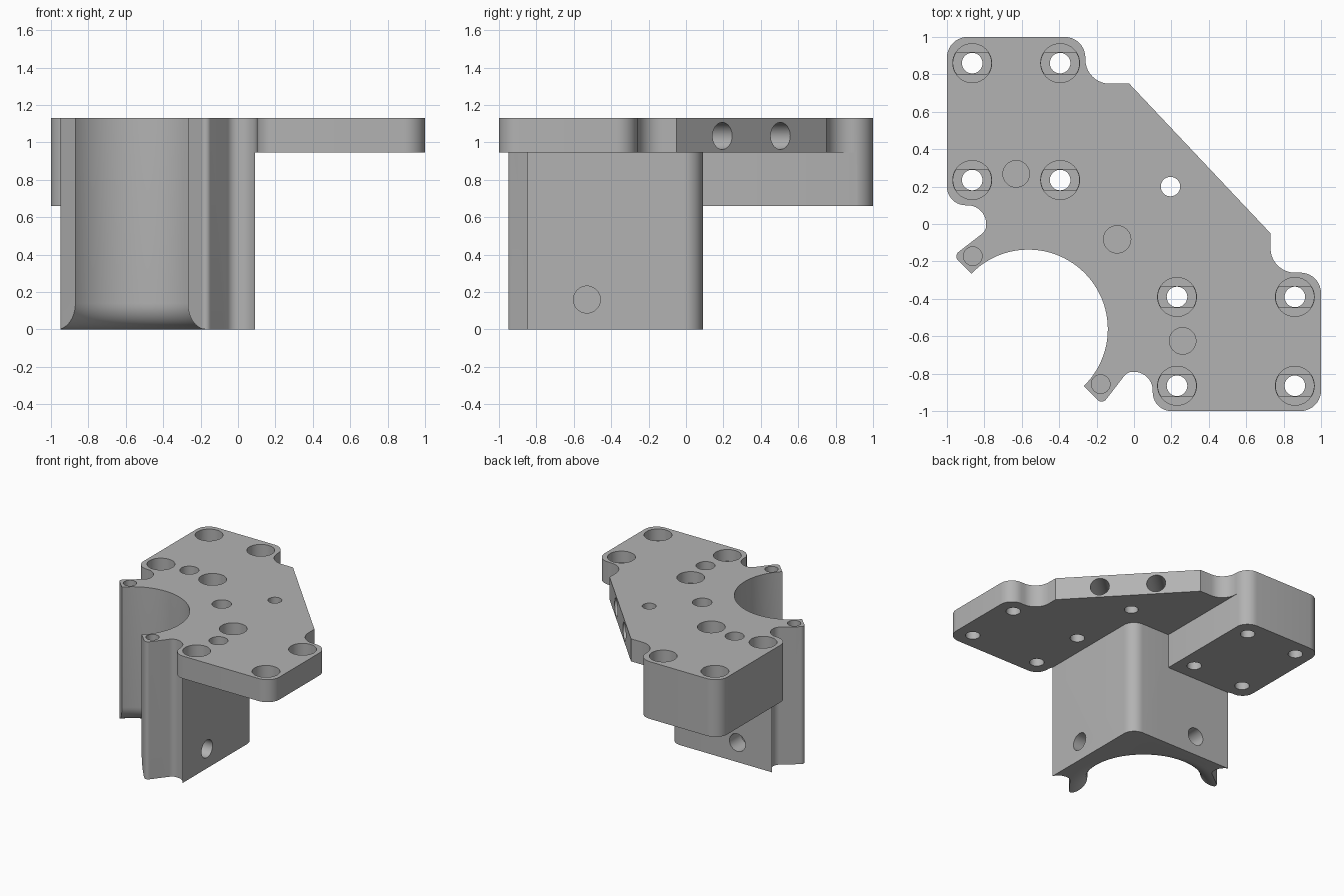
import bpy, bmesh, math
from mathutils import Vector, Matrix

if "Cube" in bpy.data.objects:
    bpy.data.objects.remove(bpy.data.objects["Cube"])

TOP, PLATE, BLOCK, WALL = 1.13, 0.945, 0.66, 0.09


def rounded(corners, steps=10):
    """Turn (x, y, radius) corners into a filleted outline."""
    pts = []
    for i, (x, y, r) in enumerate(corners):
        p = Vector((x, y))
        if r == 0:
            pts.append(p)
            continue
        a = (Vector(corners[i - 1][:2]) - p).normalized()
        b = (Vector(corners[(i + 1) % len(corners)][:2]) - p).normalized()
        half = a.angle(b) / 2
        c = p + (a + b).normalized() * r / math.sin(half)
        d = r / math.tan(half)
        u, v = p + a * d - c, p + b * d - c
        sweep = u.angle(v)
        for k in range(steps + 1):
            t = k / steps
            pts.append(c + (u * math.sin((1 - t) * sweep) + v * math.sin(t * sweep)) / math.sin(sweep))
    return pts


def circle(x, y, r, n=40):
    return [Vector((x + r * math.cos(2 * math.pi * k / n), y + r * math.sin(2 * math.pi * k / n)))
            for k in range(n)]


def prism(name, pts, z0, z1, matrix=Matrix()):
    bm = bmesh.new()
    face = bm.faces.new([bm.verts.new((p[0], p[1], z0)) for p in pts])
    ext = bmesh.ops.extrude_face_region(bm, geom=[face])["geom"]
    bmesh.ops.translate(bm, verts=[g for g in ext if isinstance(g, bmesh.types.BMVert)],
                        vec=(0, 0, z1 - z0))
    bmesh.ops.recalc_face_normals(bm, faces=bm.faces)
    bm.transform(matrix)
    return add_object(name, bm)


def add_object(name, bm):
    mesh = bpy.data.meshes.new(name)
    bm.to_mesh(mesh)
    bm.free()
    ob = bpy.data.objects.new(name, mesh)
    bpy.context.collection.objects.link(ob)
    return ob


def cut(cutter):
    """Subtract the cutter from the bracket and remove it."""
    mod = bracket.modifiers.new("cut", 'BOOLEAN')
    mod.operation, mod.solver, mod.object = 'DIFFERENCE', 'EXACT', cutter
    bpy.context.view_layer.update()
    dg = bpy.context.evaluated_depsgraph_get()
    mesh = bpy.data.meshes.new_from_object(bracket.evaluated_get(dg))
    bracket.modifiers.remove(mod)
    bracket.data = mesh
    bpy.data.objects.remove(cutter)


# Full-height outline, mirrored across the diagonal
def half(cx, s):
    return [(cx, s, 0), (-0.26, s, 0.13), (-0.26, 1, 0.11), (-1, 1, 0.11), (-1, 0.1, 0.1),
            (-0.79, 0.1, 0.1), (-0.79, -0.035, 0.06), (-0.965, -0.17, 0.03)]


outline = half(-0.025, 0.75) + [(y, x, r) for x, y, r in reversed(half(-0.05, 0.73))]
bracket = prism("clamp_bracket", rounded(outline), 0, TOP)

# Space under the plate, around the column and the thick block
cut(prism("under_plate", rounded([(WALL, -1.2, 0), (WALL, WALL, 0.1), (-0.262, WALL, 0),
                                  (-0.262, 1.2, 0), (1.2, 1.2, 0), (1.2, -1.2, 0)]), -0.1, PLATE))
cut(prism("under_block", [(-1.2, WALL), (-0.2, WALL), (-0.2, 1.2), (-1.2, 1.2)], -0.1, BLOCK))

# Round bore with a flared lower rim, turned around its axis
R, F, N = 0.425, 0.14, 96
profile = [(R + F, -0.1)]
for k in range(11):
    a = math.pi / 2 * k / 10
    profile.append((R + F - F * math.sin(a), F - F * math.cos(a)))
profile.append((R, TOP + 0.1))
bm = bmesh.new()
rings = [[bm.verts.new((p.x, p.y, z)) for p in circle(-0.565, -0.562, r, N)] for r, z in profile]
for low, high in zip(rings, rings[1:]):
    for k in range(N):
        bm.faces.new((low[k], low[(k + 1) % N], high[(k + 1) % N], high[k]))
bm.faces.new(rings[0])
bm.faces.new(rings[-1])
bmesh.ops.recalc_face_normals(bm, faces=bm.faces)
cut(add_object("bore", bm))

# Counterbored screw holes with a narrow slot step
screws = [(x, y, BLOCK) for x in (-0.865, -0.395) for y in (0.235, 0.86)]
screws += [(x, y, PLATE) for x in (0.23, 0.86) for y in (-0.865, -0.39)]
for x, y, base in screws:
    floor = base + 0.09
    cut(prism("screw_hole", circle(x, y, 0.055), base - 0.1, TOP + 0.1))
    slot = [(p.x, max(y - 0.057, min(y + 0.057, p.y))) for p in circle(x, y, 0.102)]
    cut(prism("slot", slot, floor - 0.025, TOP + 0.1))
    cut(prism("counterbore", circle(x, y, 0.104), floor, TOP + 0.1))

# Plain holes from the top: x, y, radius, floor
for x, y, r, z in [(0.195, 0.2, 0.052, 0.5), (-0.63, 0.268, 0.071, 1.02), (0.26, -0.625, 0.071, 1.02),
                   (-0.09, -0.082, 0.073, 1.0), (-0.862, -0.172, 0.05, 0.8), (-0.178, -0.856, 0.05, 0.8)]:
    cut(prism("top_hole", circle(x, y, r), z, TOP + 0.1))

# Side holes: position on the face, outward direction, radius, depth
sides = [((WALL, -0.53, 0.16), (1, 0, 0), 0.072, 0.15), ((-0.53, WALL, 0.16), (0, 1, 0), 0.072, 0.15),
         ((0.5, 0.195, 1.035), (0.8, 0.755, 0), 0.072, 0.25),
         ((0.206, 0.505, 1.035), (0.8, 0.755, 0), 0.072, 0.25)]
for pos, out, r, depth in sides:
    m = Matrix.Translation(pos) @ Vector(out).to_track_quat('Z', 'Y').to_matrix().to_4x4()
    cut(prism("side_hole", circle(0, 0, r), -depth, 0.15, m))

# Single grey finish
grey = bpy.data.materials.new("grey")
grey.diffuse_color = (0.45, 0.45, 0.45, 1)
grey.use_nodes = True
grey.node_tree.nodes["Principled BSDF"].inputs["Base Color"].default_value = grey.diffuse_color
bracket.data.materials.clear()
bracket.data.materials.append(grey)
for poly in bracket.data.polygons:
    poly.material_index = 0
bpy.context.view_layer.objects.active = bracket
bracket.select_set(True)
bpy.ops.object.shade_smooth_by_angle(angle=math.radians(30))
